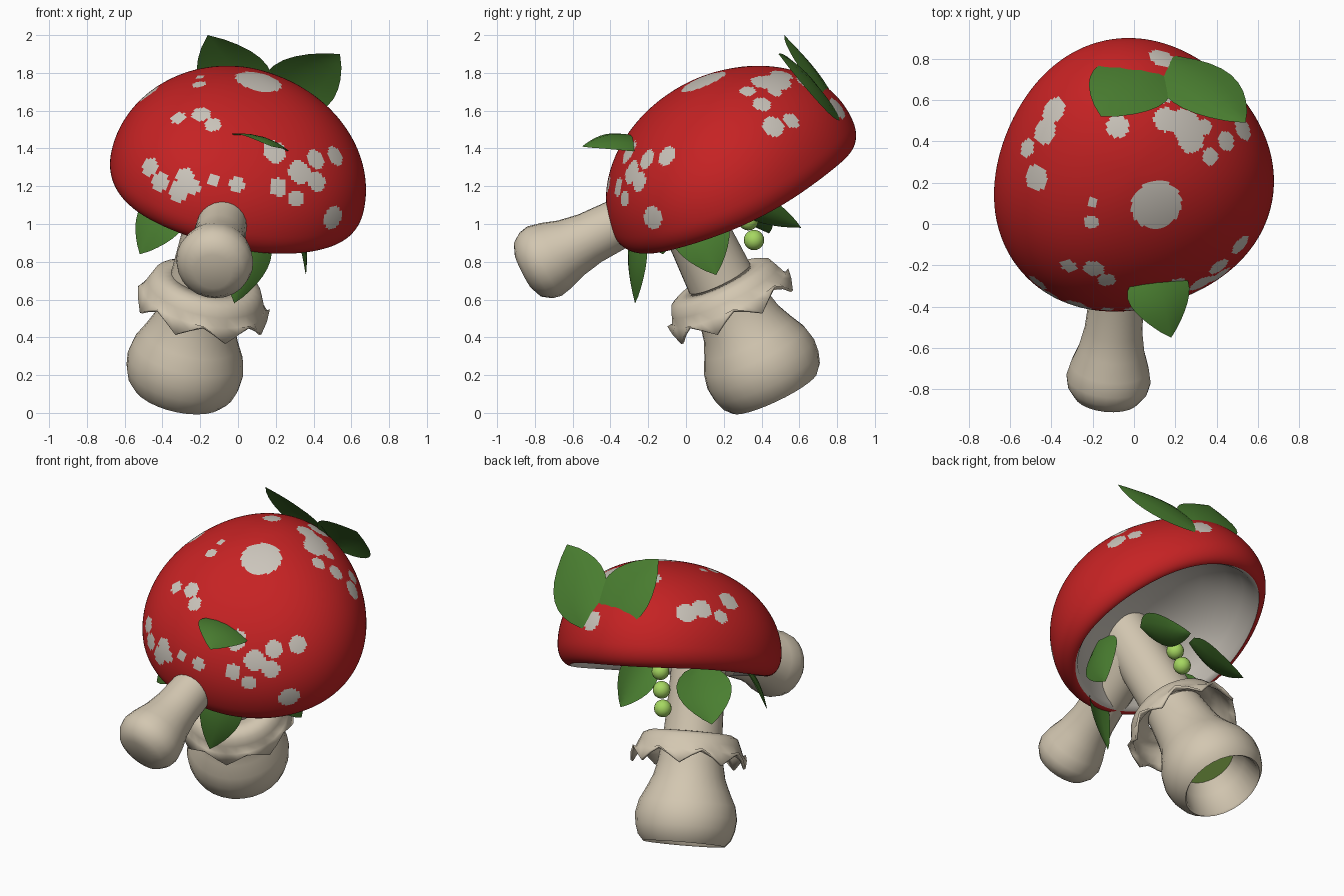
import bpy, bmesh, math
from mathutils import Vector

if "Cube" in bpy.data.objects:
    bpy.data.objects.remove(bpy.data.objects["Cube"])

def material(name, rgb):
    m = bpy.data.materials.new(name)
    m.diffuse_color = (*rgb, 1)
    m.use_nodes = True
    m.node_tree.nodes["Principled BSDF"].inputs["Base Color"].default_value = m.diffuse_color
    return m

RED = material("cap red", (0.56, 0.016, 0.017))
PALE = material("pale spots", (0.6, 0.56, 0.5))
TAN = material("stem tan", (0.65, 0.57, 0.44))
GREEN = material("leaf green", (0.068, 0.21, 0.03))
LIME = material("bead lime", (0.38, 0.68, 0.12))

def finish(name, bm, mats, angle=50):
    me = bpy.data.meshes.new(name)
    bm.to_mesh(me)
    bm.free()
    ob = bpy.data.objects.new(name, me)
    bpy.context.collection.objects.link(ob)
    for m in mats:
        me.materials.append(m)
    bpy.ops.object.select_all(action='DESELECT')
    ob.select_set(True)
    bpy.context.view_layer.objects.active = ob
    bpy.ops.object.shade_smooth_by_angle(angle=math.radians(angle))
    return ob

def lathe(profile, origin, axis, segs, jag=None):
    """Spin (radius, height) points about an axis; jag offsets the last ring."""
    bm = bmesh.new()
    q = Vector(axis).to_track_quat('Z', 'Y')
    rings = []
    for i, (r, h) in enumerate(profile):
        ring = []
        for j in range(segs):
            a = math.tau * j / segs
            dh = jag[j % len(jag)] if jag and i == len(profile) - 1 else 0
            p = Vector((r * math.cos(a), r * math.sin(a), h + dh))
            ring.append(bm.verts.new(q @ p + Vector(origin)))
        rings.append(ring)
    for a, b in zip(rings, rings[1:]):
        for j in range(segs):
            k = (j + 1) % segs
            bm.faces.new((a[j], a[k], b[k], b[j]))
    bmesh.ops.remove_doubles(bm, verts=bm.verts, dist=1e-5)
    bmesh.ops.recalc_face_normals(bm, faces=bm.faces)
    return bm

# Cap: dome, rolled rim and hollow underside
CAP = Vector((0, 0.25, 1.24))
CAP_AXIS = Vector((0.20, -0.34, 0.92)).normalized()
N = 80
dome = [(0.68 * math.sin(t), 0.57 * math.cos(t))
        for t in (math.pi / 2 * i / N for i in range(N + 1))]
rim = [(0.60 + 0.08 * math.cos(t), -0.125 * math.sin(t))
       for t in (math.pi / 2 * i / 12 for i in range(1, 13))]
under = [(0.575, -0.10), (0.54, -0.01), (0.47, 0.09), (0.35, 0.19), (0.18, 0.25), (0, 0.27)]
bm = lathe(dome + rim + under, CAP, CAP_AXIS, 220)

# Sort faces into skin and underside
skin = []
for f in bm.faces:
    d = f.calc_center_median() - CAP
    h = d.dot(CAP_AXIS)
    r = (d - h * CAP_AXIS).length
    if r > 0.6 or (h > 0 and (r / .68) ** 2 + (h / .57) ** 2 > 0.95):
        skin.append(f)
    else:
        f.material_index = 1
# Tip the back of the cap up and make its outline a little lopsided
for v in bm.verts:
    x, y = v.co.x, v.co.y - CAP.y
    r = math.hypot(x, y) + 1e-6
    k = 1 - 0.07 * (2 * x * y / r ** 2) * (x + y) / (1.414 * r)
    v.co = (x * k, y * k + CAP.y, v.co.z + 0.08 * y - 0.02 * x)
skin = [(f, f.calc_center_median()) for f in skin]

# Spots: (u, v, radius), placed by looking along one axis
front_spots = [(-.32, 1.56, .04), (-.2, 1.58, .05), (-.13, 1.53, .045), (-.47, 1.3, .05),
               (-.42, 1.22, .05), (-.29, 1.25, .05), (-.31, 1.18, .06), (-.24, 1.2, .045),
               (-.13, 1.23, .033), (-.01, 1.21, .04), (.2, 1.38, .065), (.22, 1.2, .05),
               (.3, 1.14, .045), (.33, 1.28, .065), (.41, 1.34, .055), (.42, 1.22, .055),
               (.52, 1.36, .055), (.51, 1.03, .065)]
top_spots = [(.11, .09, .125), (-.08, .47, .055), (-.47, .23, .065), (-.52, .37, .045),
             (-.43, .45, .065), (-.39, .55, .065), (.13, .8, .065), (.14, .65, .07),
             (.15, .51, .06), (.25, .48, .08), (.28, .41, .07), (.37, .32, .045),
             (.34, .47, .04), (.45, .4, .05), (-.21, .01, .035), (-.2, .1, .025)]
side_spots = [(.46, 1.52, .06), (.56, 1.55, .045)]
for spots, (a, b), facing in ((front_spots, (0, 2), Vector((0, -1, 0))),
                              (top_spots, (0, 1), Vector((0, 0, 1))),
                              (side_spots, (1, 2), Vector((1, 0, 0)))):
    seen = [c for f, c in skin if (c - CAP).dot(facing) > 0]
    for u, v, rad in spots:
        mid = min(seen, key=lambda c: (c[a] - u) ** 2 + (c[b] - v) ** 2)
        for f, c in skin:
            if (c - mid).length < rad:
                f.material_index = 1
finish("cap", bm, [RED, PALE])

# Main stem with a hollow bulb foot
BASE = Vector((-0.28, 0.40, 0.25))
AXIS = Vector((0.195, -0.424, 0.884)).normalized()
stem = [(0.17, 0.06), (0.21, -0.02), (0.238, -0.15), (0.25, -0.16), (0.285, -0.12), (0.305, -0.06),
        (0.312, 0.01), (0.295, 0.09), (0.255, 0.17), (0.22, 0.25), (0.2, 0.34),
        (0.18, 0.5), (0.17, 0.75), (0.165, 1.0), (0.16, 1.25)]
finish("stem", lathe(stem, BASE, AXIS, 28), [TAN])
finish("foot_disc", lathe([(0, 0.058), (0.175, 0.058)], BASE, AXIS, 28), [LIME])

# Ragged skirt around the stem
skirt = [(0.17, 0.06), (0.25, 0.055), (0.29, 0.035), (0.31, -0.01), (0.33, -0.06), (0.355, -0.14)]
ob = finish("skirt", lathe(skirt, Vector((-.17, .20, .655)), AXIS, 32, [0.0, 0.05, 0.09, 0.05]), [TAN])
sol = ob.modifiers.new("thickness", 'SOLIDIFY')
sol.thickness = 0.015

# Second stem poking out of the front
arm = [(0, 0), (0.1, 0.005), (0.16, 0.03), (0.195, 0.08), (0.205, 0.13), (0.19, 0.2),
       (0.16, 0.29), (0.14, 0.4), (0.133, 0.55), (0.133, 0.93)]
finish("front_stem", lathe(arm, (-0.135, -0.865, 0.745), (0.09, 0.89, 0.45), 24), [TAN])

def leaf(name, base, tip, side, width, bow=0.03, blunt=0.75):
    """Pointed cupped blade from base to tip, spread along the side direction."""
    base, tip = Vector(base), Vector(tip)
    along = (tip - base).normalized()
    side = Vector(side)
    side = (side - along * side.dot(along)).normalized()
    up = along.cross(side)
    bm = bmesh.new()
    rows = []
    for i in range(11):
        s = i / 10
        w = width / 2 * max(0, math.sin(math.pi * s ** blunt)) ** 0.85
        rows.append([bm.verts.new(base.lerp(tip, s) + side * w * c
                                  + up * bow * (math.sin(math.pi * s) - c * c * w / width * 2))
                     for c in (-1, -.5, 0, .5, 1)])
    for a, b in zip(rows, rows[1:]):
        for j in range(4):
            bm.faces.new((a[j], a[j + 1], b[j + 1], b[j]))
    bmesh.ops.remove_doubles(bm, verts=bm.verts, dist=1e-5)
    return finish(name, bm, [GREEN])

# Leaves on top of the cap
leaf("crown_leaf_left", (.12, .82, 1.56), (-.16, .52, 2.0), (.35, -.1, .05), .4, .03, .95)
leaf("crown_leaf_right", (.12, .82, 1.56), (.54, .49, 1.9), (.3, .1, -.18), .38, .03, .95)
leaf("brow_leaf", (.09, -.22, 1.45), (.18, -.55, 1.41), (.3, 0, -.1), .32, .03, .6)

# Leaves hanging under the cap
leaf("under_leaf_right", (.3, .02, 1.1), (.36, .16, .73), (0, 1, .3), .31)
leaf("under_leaf_front", (.11, -.25, 1.02), (-.02, -.27, .58), (1, .4, 0), .26)
leaf("under_leaf_left", (-.33, -.1, 1.16), (-.52, -.12, .84), (.75, -.66, 0), .36)
leaf("under_leaf_back_left", (-.25, .22, 1.2), (-.5, .44, .95), (.7, .7, 0), .34)
leaf("under_leaf_back", (.12, .2, 1.18), (.06, .61, .98), (.7, .3, .5), .24)

# String of beads behind the stem
for i in range(3):
    bm = bmesh.new()
    bmesh.ops.create_uvsphere(bm, u_segments=16, v_segments=10, radius=0.054)
    bmesh.ops.translate(bm, verts=bm.verts,
                        vec=(-.08 + .03 * i, .36 - .03 * i, .915 + .105 * i))
    finish("bead_%d" % (i + 1), bm, [LIME])
